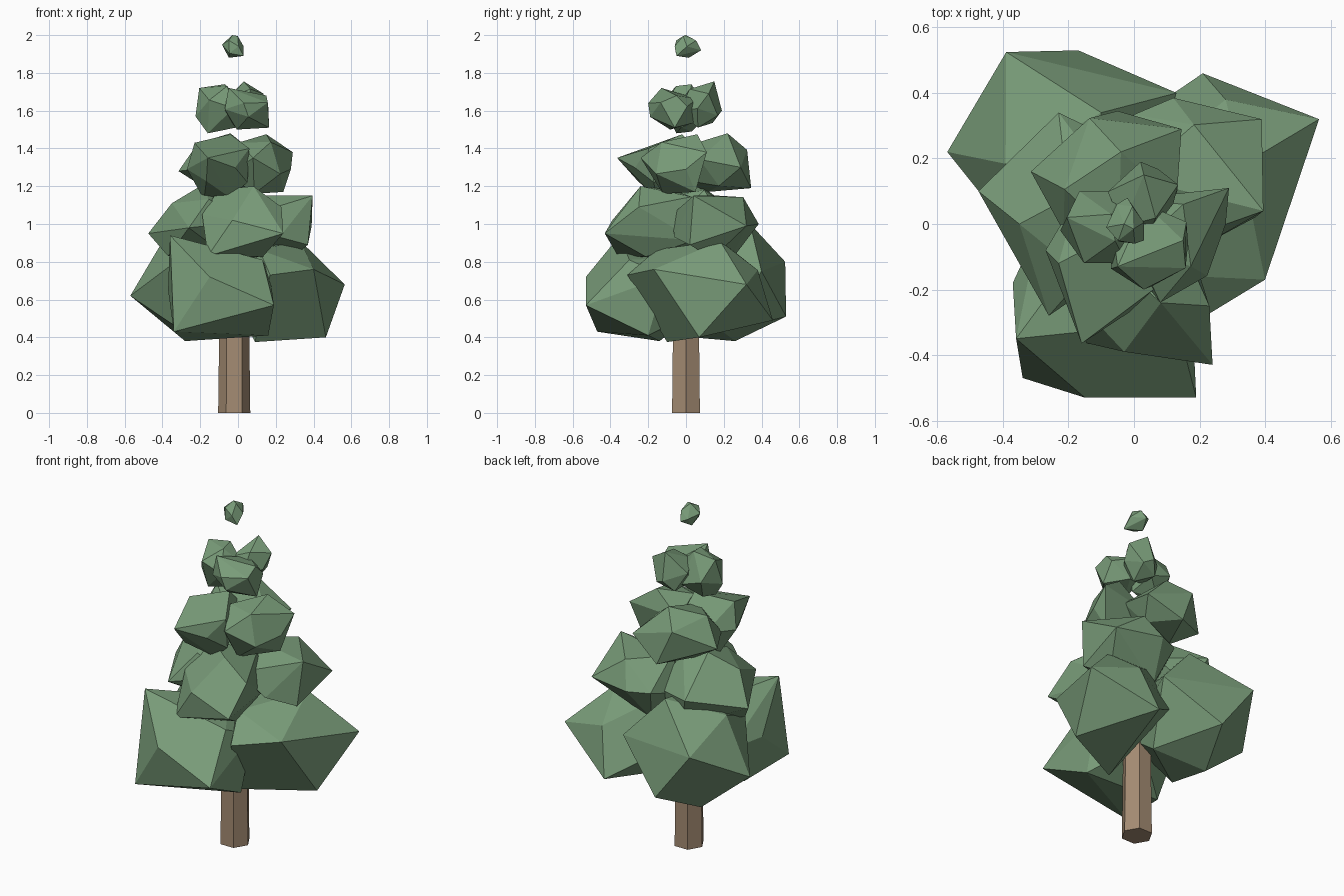
import bpy, bmesh
from mathutils import Vector, Euler


def material(name, rgb):
    m = bpy.data.materials.new(name)
    m.diffuse_color = (*rgb, 1)
    return m


green = material("leaf_green", (0.19, 0.33, 0.19))
brown = material("bark_brown", (0.37, 0.26, 0.17))


def finish(name, bm, mat):
    bmesh.ops.recalc_face_normals(bm, faces=bm.faces)
    mesh = bpy.data.meshes.new(name)
    bm.to_mesh(mesh)
    bm.free()
    mesh.materials.append(mat)
    ob = bpy.data.objects.new(name, mesh)
    bpy.context.collection.objects.link(ob)


def clump(name, xr, yr, zr, turn, corners=()):
    """Faceted foliage ball filling a box, with some corners pulled out."""
    bm = bmesh.new()
    bmesh.ops.create_icosphere(bm, subdivisions=1, radius=1)
    rot = Euler(turn).to_matrix()
    pts = [rot @ v.co for v in bm.verts]
    bm.free()
    ranges = (xr, yr, zr)
    lo = [min(p[i] for p in pts) for i in range(3)]
    hi = [max(p[i] for p in pts) for i in range(3)]
    pts = [Vector([r[0] + (p[i] - lo[i]) / (hi[i] - lo[i]) * (r[1] - r[0])
                   for i, r in enumerate(ranges)]) for p in pts]
    # swap the nearest ball vertex for each pulled corner
    pulled = [Vector(c) for c in corners]
    for c in pulled:
        pts.remove(min(pts, key=lambda p: (p - c).length))
    bm = bmesh.new()
    for p in pts + pulled:
        bm.verts.new(p)
    res = bmesh.ops.convex_hull(bm, input=bm.verts)
    loose = [g for g in res["geom_interior"] if isinstance(g, bmesh.types.BMVert)]
    bmesh.ops.delete(bm, geom=loose, context='VERTS')
    # merge nearly flat neighbours into larger facets
    bmesh.ops.dissolve_limit(bm, angle_limit=0.2, verts=bm.verts, edges=bm.edges)
    finish(name, bm, green)


# Hexagonal trunk
bm = bmesh.new()
bmesh.ops.create_cone(bm, cap_ends=True, segments=6, radius1=0.085, radius2=0.075, depth=0.8)
xs = max(bm.verts, key=lambda v: v.co.x).co
if abs(xs.y) > 0.01:
    bmesh.ops.rotate(bm, verts=bm.verts, matrix=Euler((0, 0, 0.5235988)).to_matrix())
bmesh.ops.translate(bm, verts=bm.verts, vec=(-0.02, 0, 0.4))
finish("trunk", bm, brown)

# Bottom layer
clump("bottom_front_foliage", (-0.34, 0.17), (-0.50, 0.06), (0.39, 0.92), (0.3, 0.2, 0.5),
      [(-0.36, -0.35, 0.94), (-0.37, -0.18, 0.65), (-0.34, -0.47, 0.43),
       (-0.15, -0.53, 0.72), (0.19, -0.53, 0.57), (0.13, -0.3, 0.81), (0.16, -0.2, 0.41),
       (-0.28, -0.14, 0.38)])
clump("bottom_right_foliage", (-0.06, 0.45), (-0.24, 0.38), (0.39, 0.92), (0.1, 0.5, 0.2),
      [(0.565, 0.32, 0.68), (0.21, 0.46, 0.49), (0.465, 0.07, 0.40),
       (0.17, -0.31, 0.73), (0.40, -0.17, 0.76), (0.33, 0.18, 0.91), (0.09, -0.1, 0.375)])
clump("bottom_left_foliage", (-0.48, 0.12), (-0.08, 0.46), (0.40, 0.95), (0.6, 0.1, 0.3),
      [(-0.57, 0.22, 0.62), (-0.39, 0.525, 0.80), (-0.17, 0.53, 0.51),
       (0.13, 0.40, 0.75), (-0.10, 0.34, 1.0), (-0.28, 0.26, 0.38), (-0.33, -0.08, 0.80)])

# Second layer
clump("lower_front_foliage", (-0.20, 0.23), (-0.39, 0.10), (0.81, 1.20), (0.4, 0.3, 0.1),
      [(0.24, -0.43, 0.95), (0.23, -0.25, 1.09), (-0.03, -0.39, 1.02), (-0.16, -0.36, 0.83),
       (-0.19, -0.22, 1.05)])
clump("lower_left_foliage", (-0.36, 0.04), (-0.20, 0.31), (0.80, 1.18), (0.2, 0.5, 0.7),
      [(-0.475, 0.10, 0.95), (-0.26, -0.28, 0.98), (-0.23, 0.34, 1.02), (-0.2, 0.08, 1.2),
       (-0.35, 0.0, 1.11), (-0.37, -0.02, 0.83)])
clump("lower_right_foliage", (-0.08, 0.36), (-0.08, 0.36), (0.80, 1.17), (0.5, 0.2, 0.4),
      [(0.39, 0.32, 0.99), (0.395, 0.04, 1.15), (0.37, 0.02, 0.89), (0.12, 0.385, 1.0),
       (0.22, -0.06, 0.93)])

# Third layer
clump("middle_front_foliage", (-0.25, 0.06), (-0.27, 0.08), (1.14, 1.46), (0.3, 0.6, 0.2),
      [(-0.16, -0.365, 1.35), (0.06, -0.2, 1.40), (-0.23, -0.12, 1.43), (-0.04, -0.02, 1.475),
       (-0.27, -0.08, 1.29), (-0.18, -0.03, 1.13), (0.05, -0.17, 1.22)])
clump("middle_right_foliage", (-0.05, 0.27), (-0.20, 0.12), (1.16, 1.45), (0.7, 0.1, 0.5),
      [(0.29, 0.11, 1.38), (0.08, -0.24, 1.35), (0.15, 0.06, 1.475), (0.28, 0.0, 1.29),
       (0.24, 0.05, 1.17)])
clump("middle_back_foliage", (-0.27, 0.13), (-0.05, 0.33), (1.17, 1.46), (0.2, 0.3, 0.9),
      [(-0.315, 0.16, 1.28), (0.145, 0.29, 1.30), (-0.04, 0.22, 1.48), (-0.05, 0.345, 1.19)])

# Fourth layer
clump("upper_left_foliage", (-0.22, 0.03), (-0.12, 0.10), (1.49, 1.73), (0.4, 0.2, 0.3),
      [(-0.205, 0.02, 1.72), (-0.225, -0.02, 1.57), (-0.16, -0.05, 1.48), (-0.07, 0.03, 1.74)])
clump("upper_front_foliage", (-0.07, 0.16), (-0.19, 0.06), (1.50, 1.73), (0.1, 0.4, 0.6),
      [(0.15, -0.05, 1.68), (0.165, -0.06, 1.51), (-0.05, -0.13, 1.72), (0.03, -0.20, 1.64)])
clump("upper_back_foliage", (-0.08, 0.12), (-0.03, 0.19), (1.51, 1.74), (0.6, 0.5, 0.1),
      [(0.03, 0.15, 1.755), (0.135, 0.12, 1.69), (0.02, 0.19, 1.60)])

# Floating tip
clump("tip_foliage", (-0.08, 0.03), (-0.06, 0.06), (1.88, 1.995), (0.3, 0.4, 0.2),
      [(-0.03, 0.0, 2.0), (0.03, -0.05, 1.89), (-0.085, -0.01, 1.95), (-0.02, 0.08, 1.92)])
